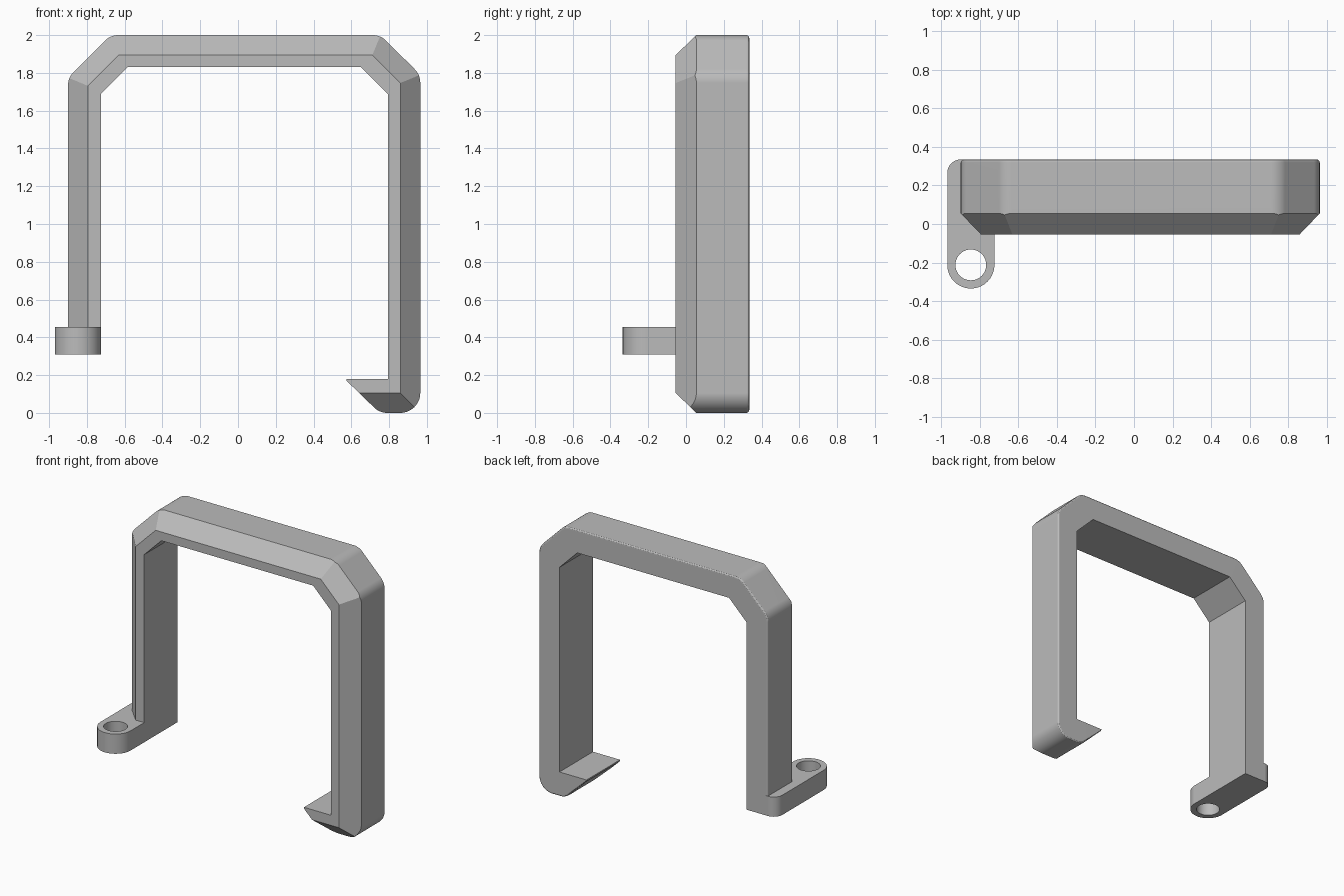
import bpy, bmesh, math
from mathutils import Vector

cube = bpy.data.objects.get("Cube")
if cube:
    bpy.data.objects.remove(cube, do_unlink=True)

grey = bpy.data.materials.new("plain grey")
grey.use_nodes = True
grey.diffuse_color = (0.5, 0.5, 0.5, 1)
grey.node_tree.nodes["Principled BSDF"].inputs["Base Color"].default_value = (0.5, 0.5, 0.5, 1)

FRONT, BACK, CHAMFER_Y = -0.055, 0.335, 0.055
DIAG = math.sqrt(0.5)


def rounded(corners, segments=8):
    """Polygon outline from (x, y, radius) corners, with filleted corners."""
    out = []
    for i, (x, y, r) in enumerate(corners):
        p = Vector((x, y))
        if r == 0:
            out.append(p)
            continue
        a = (Vector(corners[i - 1][:2]) - p).normalized()
        b = (Vector(corners[(i + 1) % len(corners)][:2]) - p).normalized()
        half = a.angle(b) / 2
        centre = p + (a + b).normalized() * r / math.sin(half)
        start = p + a * r / math.tan(half) - centre
        end = p + b * r / math.tan(half) - centre
        for k in range(segments + 1):
            t = k / segments
            out.append(centre + start.lerp(end, t).normalized() * r)
    return out


def finish(bm, name):
    """Turn the bmesh into a shaded, coloured object."""
    bmesh.ops.recalc_face_normals(bm, faces=bm.faces)
    mesh = bpy.data.meshes.new(name)
    bm.to_mesh(mesh)
    bm.free()
    mesh.materials.append(grey)
    obj = bpy.data.objects.new(name, mesh)
    bpy.context.collection.objects.link(obj)
    bpy.ops.object.select_all(action='DESELECT')
    obj.select_set(True)
    bpy.context.view_layer.objects.active = obj
    bpy.ops.object.shade_smooth_by_angle(angle=math.radians(25))
    weighted = obj.modifiers.new("flat face normals", 'WEIGHTED_NORMAL')
    weighted.keep_sharp = True


# Shackle frame: outer outline from the left-hand leg over the top to the hook
outer = [(-0.90, 0.45, 0), (-0.90, 1.775, 0.1), (-0.675, 2.0, 0.1),
         (0.755, 2.0, 0.1), (0.965, 1.79, 0.1), (0.965, 0, 0.105),
         (0.75, 0, 0.1), (0.575, 0.17, 0), (0.575, 0.18, 0)]
inner = [(0.795, 0.18, 0), (0.795, 1.685, 0), (0.65, 1.83, 0),
         (-0.585, 1.83, 0), (-0.725, 1.69, 0), (-0.725, 0.45, 0)]
outline = rounded(outer + inner)

bm = bmesh.new()
back_verts = [bm.verts.new((p.x, BACK, p.y)) for p in outline]
face = bm.faces.new(back_verts)
grown = bmesh.ops.extrude_face_region(bm, geom=[face], use_keep_orig=True)
bmesh.ops.translate(bm, vec=(0, FRONT - BACK, 0),
                    verts=[g for g in grown["geom"] if isinstance(g, bmesh.types.BMVert)])

# Soften the outer back edge
outer_count = len(outline) - len(inner)
run = back_verts[:outer_count - 1]
edges = [bm.edges.get((a, b)) for a, b in zip(run, run[1:])]
bmesh.ops.bevel(bm, geom=edges, offset=0.015, segments=3, profile=0.5, affect='EDGES')

# Wide chamfers around the outer front edge: direction and distance of each side
sides = [((-1, 0), 0.90), ((-DIAG, DIAG), 2.675 * DIAG), ((0, 1), 2.0),
         ((DIAG, DIAG), 2.755 * DIAG), ((1, 0), 0.965), ((0, -1), 0.0)]
for (nx, nz), dist in sides:
    bmesh.ops.bisect_plane(bm, geom=bm.verts[:] + bm.edges[:] + bm.faces[:],
                           plane_co=(nx * dist, CHAMFER_Y, nz * dist),
                           plane_no=Vector((nx, -0.96, nz)).normalized(),
                           clear_outer=True, dist=1e-5)
    bmesh.ops.holes_fill(bm, edges=[e for e in bm.edges if e.is_boundary], sides=0)
bmesh.ops.remove_doubles(bm, verts=bm.verts, dist=1e-4)
finish(bm, "hooked_frame")

# Mounting tab with a round front end and a bolt hole
RADIUS, HOLE = 0.1225, 0.08
cx, cy = -0.8475, -0.2125
tab = rounded([(cx - RADIUS, cy - RADIUS, RADIUS - 0.0001),
               (cx + RADIUS, cy - RADIUS, RADIUS - 0.0001),
               (cx + RADIUS, BACK, 0), (cx - RADIUS, BACK, 0.07)], 12)
hole = [Vector((cx + HOLE * math.cos(k * math.tau / 40),
                cy + HOLE * math.sin(k * math.tau / 40))) for k in range(40)]

bm = bmesh.new()
rim = []
for loop in (tab, hole):
    verts = [bm.verts.new((p.x, p.y, 0.31)) for p in loop]
    rim += [bm.edges.new((a, b)) for a, b in zip(verts, verts[1:] + verts[:1])]
bmesh.ops.triangle_fill(bm, edges=rim, use_beauty=True)
grown = bmesh.ops.extrude_face_region(bm, geom=bm.faces[:], use_keep_orig=True)
bmesh.ops.translate(bm, vec=(0, 0, 0.145),
                    verts=[g for g in grown["geom"] if isinstance(g, bmesh.types.BMVert)])
finish(bm, "mounting_tab")
